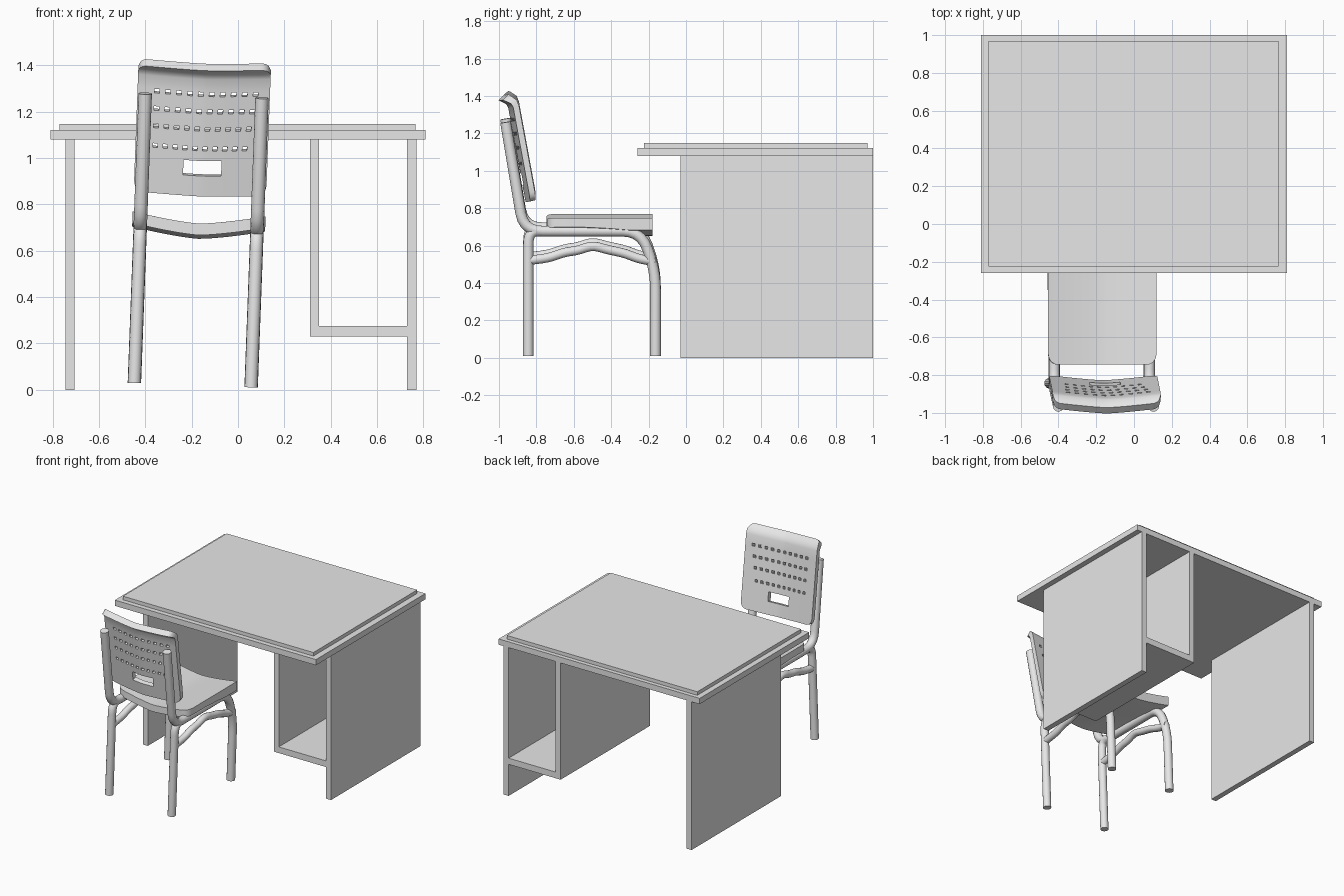
import bpy, bmesh, math
from mathutils import Matrix, Vector

if "Cube" in bpy.data.objects:
    bpy.data.objects.remove(bpy.data.objects["Cube"])

grey = bpy.data.materials.new("plain grey")
grey.diffuse_color = (0.8, 0.8, 0.8, 1)
grey.use_nodes = True
grey.node_tree.nodes["Principled BSDF"].inputs["Base Color"].default_value = grey.diffuse_color

# the chair leans slightly sideways
ROLL = Matrix.Translation((-0.196, 0, 0)) @ Matrix.Rotation(math.radians(2.15), 4, 'Y')


def add_mesh(name, bm, matrix=Matrix(), smooth=False):
    bmesh.ops.recalc_face_normals(bm, faces=bm.faces)
    me = bpy.data.meshes.new(name)
    bm.to_mesh(me)
    bm.free()
    me.materials.append(grey)
    ob = bpy.data.objects.new(name, me)
    bpy.context.collection.objects.link(ob)
    ob.matrix_world = matrix
    if smooth:
        bpy.ops.object.select_all(action='DESELECT')
        ob.select_set(True)
        bpy.context.view_layer.objects.active = ob
        bpy.ops.object.shade_smooth_by_angle(angle=math.radians(35))
    return ob


def box(name, x0, x1, y0, y1, z0, z1):
    bm = bmesh.new()
    m = Matrix.Translation(((x0 + x1) / 2, (y0 + y1) / 2, (z0 + z1) / 2))
    m = m @ Matrix.Diagonal((x1 - x0, y1 - y0, z1 - z0, 1))
    bmesh.ops.create_cube(bm, size=1, matrix=m)
    return add_mesh(name, bm)


def fillet(pts, r, steps=5):
    """Round the inner corners of a path."""
    pts = [Vector(p) for p in pts]
    out = [pts[0]]
    for a, b, c in zip(pts, pts[1:], pts[2:]):
        p = b + (a - b).normalized() * min(r, (a - b).length * 0.48)
        q = b + (c - b).normalized() * min(r, (c - b).length * 0.48)
        for i in range(steps + 1):
            t = i / steps
            out.append(p * (1 - t) ** 2 + b * 2 * t * (1 - t) + q * t * t)
    return out + [pts[-1]]


def tube(name, x, path, radius, sides=14):
    """Round tube along a (y, z) path at a fixed x."""
    bm = bmesh.new()
    rings = []
    n = len(path)
    for i, p in enumerate(path):
        t = (path[min(i + 1, n - 1)] - path[max(i - 1, 0)]).normalized()
        side = Vector((-t.y, t.x))
        ring = []
        for k in range(sides):
            a = 2 * math.pi * k / sides
            q = p + side * radius * math.sin(a)
            ring.append(bm.verts.new((x + radius * math.cos(a), q.x, q.y)))
        rings.append(ring)
    for r, s in zip(rings, rings[1:]):
        for k in range(sides):
            j = (k + 1) % sides
            bm.faces.new((r[k], r[j], s[j], s[k]))
    bm.faces.new(rings[0])
    bm.faces.new(rings[-1])
    add_mesh(name, bm, ROLL, True)


def shell(name, nu, nv, face_a, face_b, hole=lambda i, j: False):
    """Thick panel from two matching grids, with some cells left open."""
    bm = bmesh.new()
    A = [[bm.verts.new(face_a(i, j)) for j in range(nv)] for i in range(nu)]
    B = [[bm.verts.new(face_b(i, j)) for j in range(nv)] for i in range(nu)]

    def solid(i, j):
        return 0 <= i < nu - 1 and 0 <= j < nv - 1 and not hole(i, j)
    for i in range(nu - 1):
        for j in range(nv - 1):
            if not solid(i, j):
                continue
            c = [(i, j), (i + 1, j), (i + 1, j + 1), (i, j + 1)]
            bm.faces.new([A[a][b] for a, b in c])
            bm.faces.new([B[a][b] for a, b in reversed(c)])
            near = [(i, j - 1), (i + 1, j), (i, j + 1), (i - 1, j)]
            for k in range(4):
                if not solid(*near[k]):
                    (a, b), (d, e) = c[k], c[(k + 1) % 4]
                    bm.faces.new((A[d][e], A[a][b], B[a][b], B[d][e]))
    bmesh.ops.delete(bm, geom=[v for v in bm.verts if not v.link_faces], context='VERTS')
    add_mesh(name, bm, ROLL, True)


def lerp(table, v):
    """Piecewise linear lookup in rows of (key, value)."""
    for (a, p), (b, q) in zip(table, table[1:]):
        if v <= b:
            return p + (q - p) * max(0, (v - a) / (b - a))
    return table[-1][1]


# desk
box("desk_top", -0.81, 0.81, -0.26, 1.0, 1.08, 1.122)
box("desk_pad", -0.77, 0.765, -0.225, 0.97, 1.122, 1.148)
box("left_side_panel", -0.745, -0.706, -0.03, 1.0, 0, 1.08)
box("right_side_panel", 0.729, 0.77, -0.03, 1.0, 0, 1.08)
box("inner_panel", 0.31, 0.35, -0.03, 1.0, 0.23, 1.08)
box("cabinet_floor", 0.35, 0.729, -0.03, 1.0, 0.23, 0.275)

# chair frame, same on both sides
frame = fillet([(-0.965, 1.27), (-0.868, 0.687), (-0.24, 0.687),
                (-0.163, 0.47), (-0.163, 0.02)], 0.1)
back_leg = fillet([(-0.843, 0.02), (-0.843, 0.687), (-0.74, 0.687)], 0.07)
brace = fillet([(-0.843, 0.53), (-0.73, 0.545), (-0.65, 0.575), (-0.58, 0.583), (-0.5, 0.612),
                (-0.42, 0.588), (-0.33, 0.57), (-0.25, 0.538), (-0.165, 0.525)], 0.04, 3)
for side, x in (("left", -0.252), ("right", 0.252)):
    tube(side + "_post_rail_and_front_leg", x, frame, 0.029)
    tube(side + "_back_leg", x, back_leg, 0.028)
    tube(side + "_side_brace", x, brace, 0.025)

# seat, dished across its width, rounded back corners
seat_y = [-0.745, -0.742, -0.73, -0.712, -0.69, -0.55, -0.42, -0.3, -0.18]
seat_w = [(-0.745, 0.235), (-0.742, 0.252), (-0.73, 0.271), (-0.712, 0.282), (-0.69, 0.287)]
NS = 17


def seat_point(i, j, thick):
    u = 2 * i / (NS - 1) - 1
    y = seat_y[j]
    x = u * lerp(seat_w, y)
    z = 0.76 - 0.042 * (1 - min(1, abs(x) / 0.287) ** 1.4)
    return x, y, z - thick * lerp([(-0.5, 0.05), (-0.3, 0.066)], y)


shell("seat", NS, len(seat_y), lambda i, j: seat_point(i, j, 0), lambda i, j: seat_point(i, j, 1))

# backrest with four rows of small holes and a hand slot
hole_rows = [1.06, 1.145, 1.22, 1.295]
holes_z = [(h - 0.009, h + 0.009) for h in hole_rows] + [(0.943, 1.008)]
back_z = sorted([0.855, 0.859, 0.868, 0.882, 0.9, 1.36, 1.39, 1.408, 1.416, 1.42]
                + [z for pair in holes_z for z in pair])
back_w = [(0.855, 0.245), (0.859, 0.26), (0.868, 0.273), (0.882, 0.282), (0.9, 0.286),
          (1.39, 0.286), (1.408, 0.277), (1.416, 0.267), (1.42, 0.252)]
lean = [(0.855, -0.8), (1.36, -0.893), (1.39, -0.905), (1.42, -0.945)]
hole_left = [(k - 4.5) * 0.0474 - 0.011 for k in range(10)]
back_u = sorted([-1, 0, 1] + hole_left + [u + 0.022 for u in hole_left])


def back_point(i, j, thick):
    u, z = back_u[i], back_z[j]
    if abs(u) == 1:
        x = u * lerp(back_w, z)
    else:
        x = u * lerp([(1.01, 1), (1.05, 0.9), (1.295, 1)], z)
        x += lerp([(1.01, 0.006), (1.05, -0.008), (1.295, 0.012)], z)
    bow = 1 - min(1, abs(x) / 0.286) ** 1.3
    y = lerp(lean, z) - 0.027 * bow - thick * 0.031
    return x, y, z - 0.012 * bow - thick * lerp([(1.36, 0.008), (1.42, 0.03)], z)


def back_hole(i, j):
    for n, (lo, hi) in enumerate(holes_z):
        if back_z[j] == lo:
            return abs(back_u[i] + back_u[i + 1]) / 2 < 0.082 if n == 4 else back_u[i] in hole_left
    return False


shell("backrest", len(back_u), len(back_z), lambda i, j: back_point(i, j, 0),
      lambda i, j: back_point(i, j, 1), back_hole)
